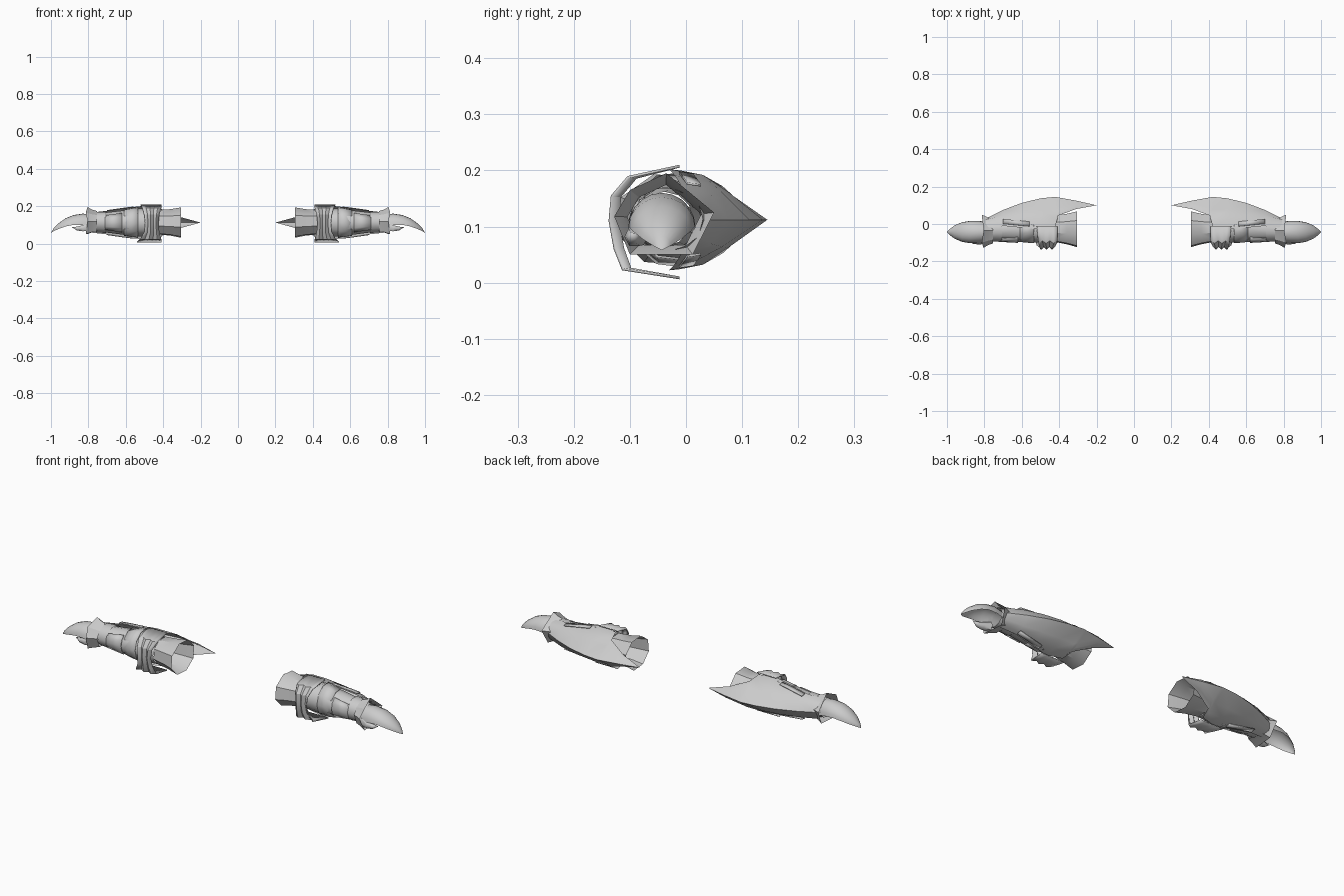
import bpy, bmesh, math

if "Cube" in bpy.data.objects:
    bpy.data.objects.remove(bpy.data.objects["Cube"])

metal = bpy.data.materials.new("light_grey_metal")
metal.diffuse_color = (0.6, 0.6, 0.6, 1)
metal.use_nodes = True
metal.node_tree.nodes["Principled BSDF"].inputs["Base Color"].default_value = metal.diffuse_color
MID = 0.112  # height of the arm axis


def loft(name, rows, closed=False, thick=0.0, angle=40):
    """Skin a grid of points row by row, then mirror it to the other arm."""
    bm = bmesh.new()
    grid = [[bm.verts.new(p) for p in row] for row in rows]
    n = len(grid[0])
    for a, b in zip(grid, grid[1:]):
        for i in range(n if closed else n - 1):
            j = (i + 1) % n
            bm.faces.new((a[i], a[j], b[j], b[i]))
    bmesh.ops.remove_doubles(bm, verts=bm.verts[:], dist=0.0005)
    bmesh.ops.recalc_face_normals(bm, faces=bm.faces[:])
    # open shells must face away from the arm axis
    total = sum(f.normal.y * (f.calc_center_median().y + 0.03)
                + f.normal.z * (f.calc_center_median().z - MID) for f in bm.faces)
    if total < 0:
        bmesh.ops.reverse_faces(bm, faces=bm.faces[:])
    me = bpy.data.meshes.new(name)
    bm.to_mesh(me)
    bm.free()
    me.materials.append(metal)
    ob = bpy.data.objects.new(name, me)
    bpy.context.collection.objects.link(ob)
    bpy.ops.object.select_all(action='DESELECT')
    ob.select_set(True)
    bpy.context.view_layer.objects.active = ob
    bpy.ops.object.shade_smooth_by_angle(angle=math.radians(angle))
    if thick:
        mod = ob.modifiers.new("thickness", 'SOLIDIFY')
        mod.thickness = thick
    ob.modifiers.new("other_arm", 'MIRROR').use_mirror_merge = False
    return ob


def ring(x, cy, cz, ry, rz, n=8, turn=0.0):
    angles = [turn + math.tau * i / n for i in range(n)]
    return [(x, cy + ry * math.cos(a), cz + rz * math.sin(a)) for a in angles]


def front_arc(x, cy, ry, rz, spread, n=7):
    """Arc of points wrapping the front of the arm."""
    angles = [math.radians(180 - spread + 2 * spread * i / (n - 1)) for i in range(n)]
    return [(x, cy + ry * math.cos(a), MID + rz * math.sin(a)) for a in angles]


# Flared sleeve at the elbow and the inner arm
loft("sleeve", [ring(.305, -.028, .112, .10, .085, 8, .3),
                ring(.36, -.027, .113, .085, .074, 8, .3),
                ring(.43, -.025, .114, .073, .068, 8, .3)], True)
loft("inner_arm", [ring(.43, -.025, .114, .073, .068, 12),
                   ring(.53, -.025, MID, .075, .075, 12),
                   ring(.62, -.028, MID, .068, .064, 12),
                   ring(.72, -.032, .113, .055, .052, 12),
                   ring(.80, -.038, .114, .05, .048, 12)], True)

# Back shell with its elbow spike: ridge, then side, shoulder and edge
shell = [
    (.20, .10, (.10, 0), (.10, 0), (.10, 0)),
    (.31, .125, (.11, .018), (.095, .025), (.08, .03)),
    (.405, .142, (.085, .042), (.065, .06), (.045, .07)),
    (.42, .145, (.075, .048), (.03, .080), (-.01, .088)),
    (.50, .137, (.075, .050), (.03, .080), (-.03, .090)),
    (.60, .113, (.065, .048), (.02, .072), (-.02, .079)),
    (.70, .075, (.045, .043), (.01, .058), (-.01, .063)),
    (.79, .03, (.022, .030), (.0, .046), (-.02, .053)),
]
rows = []
for x, ridge, *half in shell:
    rows.append([(x, y, MID + d) for y, d in reversed(half)] + [(x, ridge, MID)]
                + [(x, y, MID - d) for y, d in half])
loft("forearm_shell", rows, angle=50)

# Strap round the front, narrow in the middle, with folded ribs
path = [(-.012, .210, .41, .52), (-.09, .190, .41, .51), (-.120, .155, .42, .50),
        (-.124, .110, .425, .495), (-.115, .060, .42, .50), (-.10, .022, .41, .52),
        (-.012, .006, .41, .54)]
rows = []
for k in range(6):
    rows.append([(a + (b - a) * k / 5, y - (.014 if k % 2 and y < -.05 else 0), z)
                 for y, z, a, b in path])
loft("elbow_strap", rows, thick=.005, angle=25)

# Forearm guard beside the strap and the raised front panel
loft("forearm_guard", [front_arc(.535, -.02, .082, .086, 100),
                       front_arc(.57, -.02, .080, .080, 104),
                       front_arc(.61, -.022, .074, .073, 100)], thick=.004)
loft("front_panel", [front_arc(.62, -.028, .073, .068, 50, 5),
                     front_arc(.71, -.032, .064, .058, 42, 5)], thick=.006)

# Narrow trim plates along the edges of the back shell
for name, s in (("upper_trim", 1), ("lower_trim", -1)):
    loft(name, [[(x, y, MID + s * d), (x, y + .025, MID + s * (d - .004))]
                for x, y, d in ((.56, -.012, .086), (.63, -.005, .077), (.70, .002, .067))],
         thick=.004)

# Wrist band and flared six sided cuff
loft("wrist_band", [ring(.705, -.03, .113, .066, .060, 10),
                    ring(.76, -.033, .114, .060, .056, 10)], True)
cuff = [(-.035, .195), (.05, .125), (.012, .05), (-.10, .05), (-.128, .118), (-.10, .165)]
rows = []
for x, s in ((.755, .74), (.78, .83), (.808, 1)):
    rows.append([(x + (.006 if i % 2 else -.004) * (s == 1),
                  -.037 + (y + .037) * s, .115 + (z - .115) * s)
                 for i, (y, z) in enumerate(cuff)])
loft("wrist_cuff", rows, True, angle=25)

# Hooked hand shell, open underneath: x, top, edge, half width
hand = [(.78, .155, .088, .052), (.83, .160, .098, .060), (.88, .152, .100, .059),
        (.92, .136, .092, .052), (.96, .108, .078, .035), (.985, .082, .066, .016),
        (1.0, .058, .058, 0)]
rows = []
for x, top, edge, hw in hand:
    rows.append([(x, -.043 + hw * math.cos(math.pi * i / 10),
                  edge + (top - edge) * math.sin(math.pi * i / 10)) for i in range(11)])
loft("hand_shell", rows, angle=60)

# Small hooked thumb
loft("thumb", [ring(.79, -.085, .088, .020, .024, 6),
               ring(.83, -.092, .082, .018, .019, 6),
               ring(.86, -.094, .080, .012, .012, 6),
               ring(.89, -.092, .088, 0, 0, 6)], True, angle=60)
